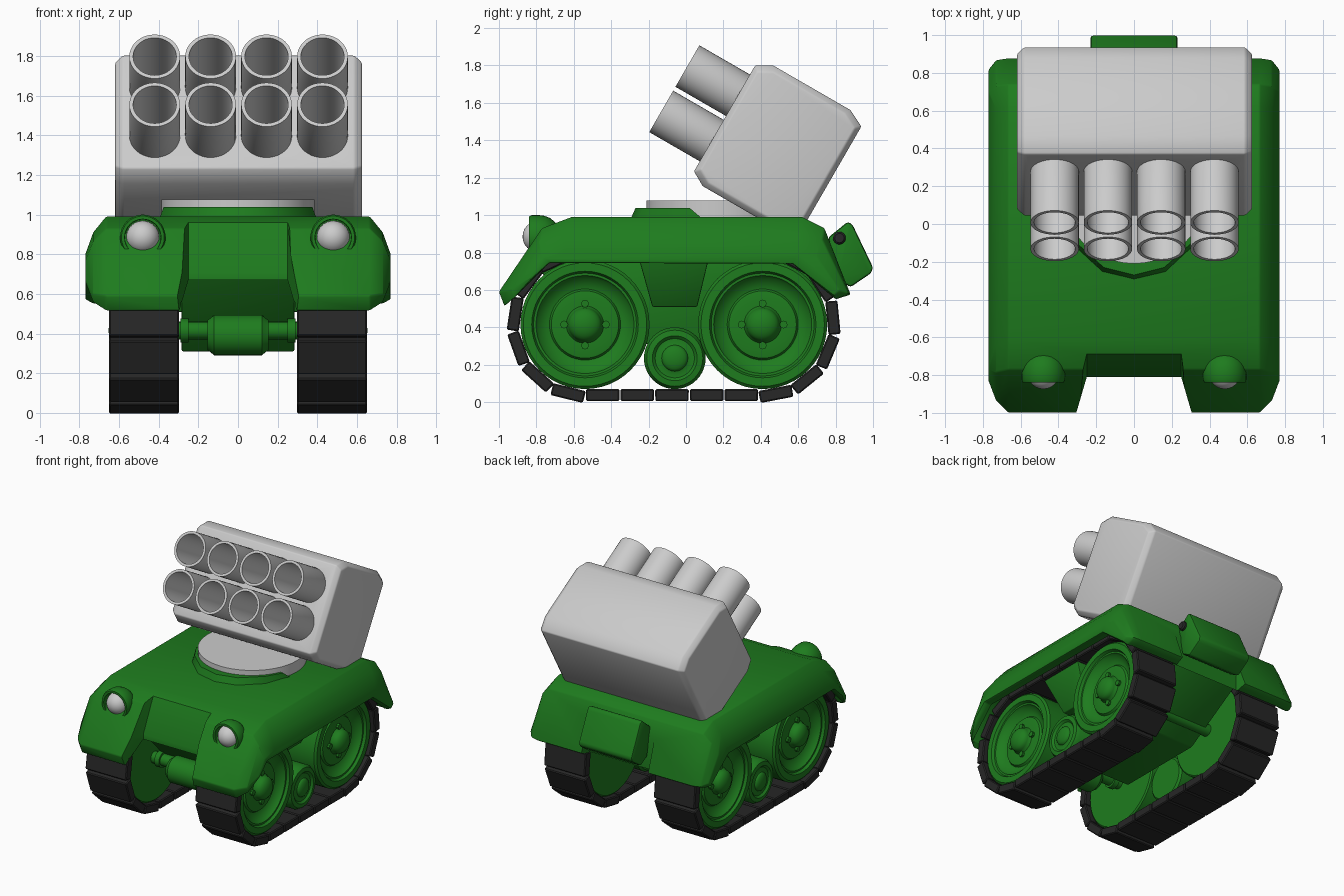
import bpy, bmesh
from math import sin, cos, pi
from mathutils import Vector

if "Cube" in bpy.data.objects:
    bpy.data.objects.remove(bpy.data.objects["Cube"])


def material(name, col):
    m = bpy.data.materials.new(name)
    m.diffuse_color = (*col, 1)
    m.use_nodes = True
    m.node_tree.nodes["Principled BSDF"].inputs["Base Color"].default_value = m.diffuse_color
    return m


GREEN = material("green_paint", (0.013, 0.2, 0.013))
BLACK = material("black_rubber", (0.02, 0.02, 0.02))


def activate(ob):
    bpy.ops.object.select_all(action='DESELECT')
    ob.select_set(True)
    bpy.context.view_layer.objects.active = ob


def finish(name, bm, mat=None, bevel=0, segs=2, angle=35, cutters=()):
    bmesh.ops.remove_doubles(bm, verts=bm.verts, dist=1e-5)
    bmesh.ops.recalc_face_normals(bm, faces=bm.faces)
    me = bpy.data.meshes.new(name)
    bm.to_mesh(me)
    bm.free()
    ob = bpy.data.objects.new(name, me)
    bpy.context.collection.objects.link(ob)
    if mat:
        me.materials.append(mat)
    activate(ob)
    if bevel:
        b = ob.modifiers.new("bevel", 'BEVEL')
        b.width, b.segments = bevel, segs
        bpy.ops.object.modifier_apply(modifier="bevel")
    for c in cutters:
        c.hide_render = True
        d = ob.modifiers.new("cut", 'BOOLEAN')
        d.operation, d.solver, d.object = 'DIFFERENCE', 'EXACT', c
        bpy.ops.object.modifier_apply(modifier="cut")
        bpy.data.objects.remove(c)
        activate(ob)
    bpy.ops.object.shade_smooth_by_angle(angle=angle * pi / 180)
    return ob


def loft(name, rings, mat=None, **kw):
    bm = bmesh.new()
    vs = [[bm.verts.new(p) for p in r] for r in rings]
    n = len(rings[0])
    for a, b in zip(vs, vs[1:]):
        for i in range(n):
            j = (i + 1) % n
            bm.faces.new((a[i], a[j], b[j], b[i]))
    bm.faces.new(vs[0])
    bm.faces.new(vs[-1])
    return finish(name, bm, mat, **kw)


def prism(name, prof, x0, x1, mat=None, **kw):
    return loft(name, [[(x, y, z) for y, z in prof] for x in (x0, x1)], mat, **kw)


def lathe(name, prof, loc, axis, mat=None, n=32, closed=False, **kw):
    bm = bmesh.new()
    q = Vector((0, 0, 1)).rotation_difference(Vector(axis))
    rows = []
    for r, h in prof:
        if r == 0:
            rows.append([bm.verts.new(q @ Vector((0, 0, h)) + Vector(loc))] * n)
        else:
            rows.append([bm.verts.new(q @ Vector((r * cos(2 * pi * i / n), r * sin(2 * pi * i / n), h))
                                      + Vector(loc)) for i in range(n)])
    pairs = list(zip(rows, rows[1:])) + ([(rows[-1], rows[0])] if closed else [])
    for a, b in pairs:
        for i in range(n):
            j = (i + 1) % n
            bm.faces.new(list(dict.fromkeys((a[i], a[j], b[j], b[i]))))
    return finish(name, bm, mat, **kw)


def dome(r, h0, steps=6, squash=1.0):
    return [(r * cos(pi / 2 * i / steps) if i < steps else 0,
             h0 + squash * r * sin(pi / 2 * i / steps)) for i in range(steps + 1)]


WHEELS = (-0.54, 0.41)
WZ = 0.415

# Hull with sloped shoulders, track wells and front/rear notches
full = [(-.97, .513), (-1, .59), (-.77, .93), (-.61, .99), (.62, .99), (.74, .93),
        (.88, .575), (.80, .55), (.57, .74), (-.73, .75)]
mid = [(-.92, .555), (-.935, .60), (-.785, .865), (-.64, .91), (.61, .91), (.73, .87),
       (.87, .58), (.80, .55), (.57, .74), (-.73, .745)]
outer = [(-.83, .655), (-.83, .68), (-.77, .765), (-.65, .80), (.60, .80), (.70, .775),
         (.82, .60), (.79, .57), (.57, .74), (-.73, .745)]
sections = [(-.77, outer), (-.73, mid), (-.665, full), (.665, full), (.73, mid), (.77, outer)]
cuts = []
for s in (-1, 1):
    well = []
    for i in range(17):
        t = pi * i / 16
        c = WHEELS[1] if i <= 8 else WHEELS[0]
        well.append((c + .42 * cos(t), WZ + .42 * sin(t)))
    well += [(WHEELS[0] - .42, .2), (WHEELS[1] + .42, .2)]
    cuts.append(prism("well_cutter", well, s * .285, s * .705))
for levels, y1, w0, w1 in ((((.3, -.81), (.71, -.81), (1.2, -.572)), -1.1, .25, .335),
                           (((.3, .79), (1.2, .79)), 1.0, .28, .30)):
    cuts.append(loft("notch_cutter", [[(-w0, y, z), (w0, y, z), (w1, y1, z), (-w1, y1, z)] for z, y in levels]))
loft("hull", [[(x, y, z) for y, z in p] for x, p in sections], GREEN,
     bevel=.012, angle=30, cutters=cuts)

# Belly between the tracks
prism("belly", [(-.79, .71), (-.40, .31), (.30, .31), (.78, .60), (.78, .80), (-.74, .80)],
      -.285, .285, GREEN, bevel=.01)

# Crescent plate in front of the turret
half = [(.40, .10), (.32, -.12), (.17, -.26), (0, -.30)]
top = [(.375, .02), (.305, -.10), (.16, -.23), (0, -.27)]
rings = [[(x, y, z) for x, y in h] + [(-x, y, z) for x, y in h[-2::-1]]
         for h, z in ((half, .97), (top, 1.038))]
loft("turret_guard", rings, GREEN)

# Turret base disc
lathe("turret_base", [(0, .95), (.385, .95), (.385, 1.077), (0, 1.077)],
      (0, .175, 0), (0, 0, 1), n=48)

# Launcher box: a runs along the tubes, b across them
F, N = Vector((0, -.866, .5)), Vector((0, .5, .866))
octo = [(-.075, 1.09), (.02, 1.045), (.50, 1.045), (.58, 1.09),
        (.58, 1.745), (.497, 1.792), (.02, 1.792), (-.075, 1.745)]
SHIFT = .003


def box_ring(x, k):
    return [F * (.255 + (a - .255) * k) + N * (1.418 + (b - 1.418) * k) + Vector((x + SHIFT, 0, 0))
            for a, b in octo]


spots = [N * b + Vector((x + SHIFT, 0, 0)) for b in (1.56, 1.28) for x in (-.423, -.141, .141, .423)]
bores = [lathe("bore_cutter", [(0, .50), (.11, .50), (.11, .7), (0, .7)], p, F, n=40) for p in spots]
loft("launcher_box", [box_ring(-.622, .92), box_ring(-.585, 1), box_ring(.585, 1), box_ring(.622, .92)],
     bevel=.008, angle=40, cutters=bores)

# Launch tubes
for p in spots:
    lathe("launch_tube", [(.128, .57), (.128, .892), (.109, .892), (.109, .505)],
          p, F, n=40, closed=True)

# Rear stowage box and its black hinge
prism("rear_box", [(.76, .88), (.865, .965), (.89, .95), (1.0, .72), (.99, .69), (.88, .615), (.80, .66)],
      -.23, .23, GREEN, bevel=.018)
lathe("hinge", [(0, .19), (.034, .19), (.034, .245), (.025, .255), (0, .255)],
      (0, .82, .877), (1, 0, 0), BLACK, n=16)

# Axles with a drive barrel on the front one
for y in (-.56, WHEELS[1]):
    lathe("axle", [(0, -.4), (.045, -.4), (.045, .4), (0, .4)], (0, y, WZ), (1, 0, 0), GREEN, n=20)
lathe("drive_barrel", [(0, -.155), (.075, -.155), (.085, -.14), (.102, -.12), (.102, .12),
                       (.085, .14), (.075, .155), (0, .155)], (0, -.60, .392), (1, 0, 0), GREEN)
for s in (-1, 1):
    lathe("axle_collar", [(0, .25), (.06, .25), (.06, .29), (0, .29)], (0, -.56, WZ), (s, 0, 0), GREEN, n=20)

wheel = [(0, .33), (.335, .33), (.345, .34), (.345, .61), (.33, .625), (.285, .625), (.275, .605),
         (.262, .605), (.25, .585), (.21, .56), (.19, .555), (.18, .57), (.15, .575), (.10, .575),
         (.09, .59)] + dome(.088, .60, 6, .6)
roller = [(0, .34), (.15, .34), (.165, .355), (.165, .58), (.15, .605), (.12, .61), (.105, .595),
          (.085, .595)] + dome(.07, .60, 5, .4)

for s in (-1, 1):
    # Road wheels with bolts, and the small roller
    for y in WHEELS:
        lathe("road_wheel", wheel, (0, y, WZ), (s, 0, 0), GREEN, n=48)
        for i in range(4):
            t = i * pi / 2
            lathe("wheel_bolt", [(0, .56), (.021, .56), (.021, .593), (0, .593)],
                  (0, y + .112 * cos(t), WZ + .112 * sin(t)), (s, 0, 0), GREEN, n=8)
    lathe("roller", roller, (0, -.06, .235), (s, 0, 0), GREEN, n=40)

    # Tapered bracket between the wheels
    loft("roller_bracket", [[(s * .27, -.25, .76), (s * .27, .12, .76), (s * .62, .12, .76), (s * .62, -.25, .76)],
                            [(s * .27, -.18, .51), (s * .27, .06, .51), (s * .50, .06, .51), (s * .50, -.18, .51)]],
         GREEN, bevel=.006)

    # Track pads around the loop
    R, L, n = .376, WHEELS[1] - WHEELS[0], 23
    total = 2 * L + 2 * pi * R
    for i in range(n):
        d = (i * total / n + (-.075 - WHEELS[0])) % total
        if d < L:
            y, z, t = WHEELS[0] + d, WZ - R, -pi / 2
        elif d < L + pi * R:
            t = -pi / 2 + (d - L) / R
            y, z = WHEELS[1] + R * cos(t), WZ + R * sin(t)
        elif d < 2 * L + pi * R:
            y, z, t = WHEELS[1] - (d - L - pi * R), WZ + R, pi / 2
        else:
            t = pi / 2 + (d - 2 * L - pi * R) / R
            y, z = WHEELS[0] + R * cos(t), WZ + R * sin(t)
        o, g = Vector((cos(t), sin(t))), Vector((-sin(t), cos(t)))
        c = Vector((y, z))
        pad = [c + o * u + g * v for u, v in ((-.031, -.09), (-.031, .09), (.034, .089), (.034, -.089))]
        prism("track_pad", pad, s * .297, s * .65, BLACK, bevel=.007, segs=1)

    # Headlight hood and lens
    hood = [(.115 * sin(pi / 2 * i / 6), -.115 * cos(pi / 2 * i / 6)) for i in range(7)]
    hood += [(.115, .04), (.108, .055), (.092, .055), (.09, .0), (0, .0)]
    lathe("headlight_hood", hood, (s * .48, -.785, .885), (0, -1, 0), GREEN)
    lathe("headlight_lens", [(.084, -.01)] + dome(.084, .0, 6), (s * .48, -.79, .885), (0, -1, 0))
